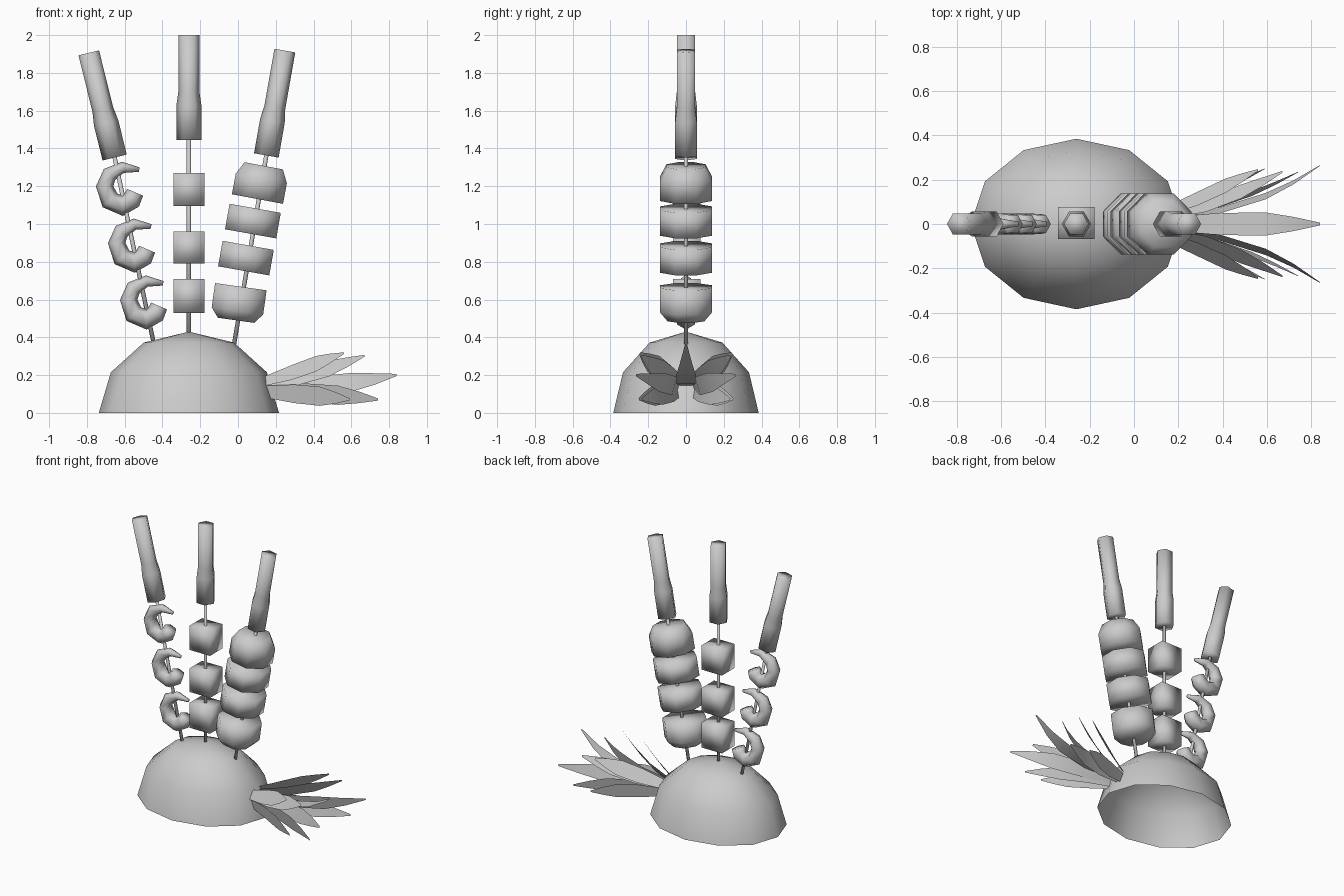
import bpy, bmesh
from math import sin, cos, pi, radians
from mathutils import Vector

if "Cube" in bpy.data.objects:
    bpy.data.objects.remove(bpy.data.objects["Cube"])


def finish(name, bm, normals=True):
    if normals:
        bmesh.ops.recalc_face_normals(bm, faces=bm.faces)
    me = bpy.data.meshes.new(name)
    bm.to_mesh(me)
    bm.free()
    me.shade_smooth()
    ob = bpy.data.objects.new(name, me)
    bpy.context.collection.objects.link(ob)
    return ob


def loft(name, pts, sides=6, phase=0.0, squash=1.0):
    """Closed tube along (x, z, radius) points lying in the y = 0 plane."""
    bm = bmesh.new()
    rings = []
    for i, (x, z, r) in enumerate(pts):
        a, b = pts[max(i - 1, 0)], pts[min(i + 1, len(pts) - 1)]
        t = Vector((b[0] - a[0], 0, b[1] - a[1])).normalized()
        n = Vector((t.z, 0, -t.x))
        ring = []
        for k in range(sides):
            ang = 2 * pi * k / sides + phase
            p = Vector((x, 0, z)) + n * (r * cos(ang))
            p.y = r * squash * sin(ang)
            ring.append(bm.verts.new(p))
        rings.append(ring)
    for r0, r1 in zip(rings, rings[1:]):
        for k in range(sides):
            j = (k + 1) % sides
            bm.faces.new((r0[k], r0[j], r1[j], r1[k]))
    bm.faces.new(rings[0])
    bm.faces.new(rings[-1])
    return finish(name, bm)


def along(a, b, stations):
    """Points on the line a-b at fraction t with radius r."""
    return [(a[0] + (b[0] - a[0]) * t, a[1] + (b[1] - a[1]) * t, r) for t, r in stations]


# Hollow half fruit, open underneath
bm = bmesh.new()
bmesh.ops.create_uvsphere(bm, u_segments=12, v_segments=6, radius=1)
bmesh.ops.delete(bm, geom=[v for v in bm.verts if v.co.z < -0.01], context='VERTS')
for v in bm.verts:
    v.co = Vector((v.co.x * 0.477 - 0.26, v.co.y * 0.385, v.co.z * 0.43))
finish("half_fruit_base", bm, normals=False)

# Skewers: thin rods and hexagonal grips
skewers = [("left", (-0.44, 0.34), (-0.653, 1.352), (-0.79, 1.906)),
           ("middle", (-0.26, 0.40), (-0.26, 1.444), (-0.26, 2.0)),
           ("right", (-0.025, 0.34), (0.15, 1.363), (0.248, 1.918))]
for side, foot, joint, top in skewers:
    loft(side + "_rod", along(foot, joint, [(0, 0.0115), (1.02, 0.0115)]))
    loft(side + "_grip", along(joint, top, [(0, 0.066), (0.33, 0.066), (0.46, 0.056), (1, 0.056)]))

# Cubes on the middle skewer
for i, (z0, z1) in enumerate([(0.53, 0.71), (0.79, 0.96), (1.095, 1.27)]):
    bm = bmesh.new()
    bmesh.ops.create_cube(bm, size=1)
    for v in bm.verts:
        v.co = Vector((v.co.x * 0.165 - 0.26, v.co.y * 0.145 + 0.005,
                       (z0 + z1) / 2 + v.co.z * (z1 - z0)))
    finish(f"fruit_cube_{i + 1}", bm)

# Octagonal slices on the right skewer
R = 0.149
slices = [((-0.010, 0.490), (0.015, 0.668), [(0, 0.105), (0.28, R), (1, R)]),
          ((0.030, 0.752), (0.054, 0.887), [(0, R), (1, R)]),
          ((0.067, 0.948), (0.091, 1.083), [(0, R), (1, R)]),
          ((0.103, 1.132), (0.136, 1.308), [(0, R), (0.62, R), (1, 0.112)])]
for i, (a, b, st) in enumerate(slices):
    loft(f"fruit_slice_{i + 1}", along(a, b, st), 8, pi / 8)

# Curled crescents on the left skewer
crescent = [(-0.523, 1.288, 0.012), (-0.61, 1.30, 0.030), (-0.68, 1.262, 0.042),
            (-0.706, 1.20, 0.046), (-0.678, 1.125, 0.053), (-0.612, 1.098, 0.055),
            (-0.562, 1.128, 0.052), (-0.545, 1.168, 0.046)]
for i in range(3):
    dx, dz = 0.0635 * i, -0.301 * i
    loft(f"curled_piece_{3 - i}", [(x + dx, z + dz, r) for x, z, r in crescent])


# Crown leaves: angle round the x axis, tip x, base radius, tip radius, curl power
def leaf(name, angle, tip_x, r0, r1, power):
    bm = bmesh.new()
    a = radians(angle)
    out = Vector((0, sin(a), cos(a)))
    across = Vector((0, cos(a), -sin(a)))
    rows = []
    for t, w in [(0, 0.032), (0.35, 0.05), (0.65, 0.052), (0.83, 0.032), (1, 0.006)]:
        c = Vector((0.14 + (tip_x - 0.14) * t, 0, 0.125)) + out * (r0 + (r1 - r0) * t ** power)
        rows.append([bm.verts.new(c + across * s) for s in (-w, w)])
    for p, q in zip(rows, rows[1:]):
        bm.faces.new((p[0], p[1], q[1], q[0]))
    finish(name, bm)


leaf("crown_leaf_top", 0, 0.84, 0.02, 0.235, 3.2)
pairs = [(74, 0.84, 0.04, 0.275, 2.2), (53, 0.67, 0.05, 0.295, 1.4),
         (52, 0.56, 0.07, 0.31, 1.1), (103, 0.74, 0.04, 0.24, 1.6), (102, 0.59, 0.06, 0.255, 1.2)]
for i, (ang, *rest) in enumerate(pairs):
    for s, side in ((1, "back"), (-1, "front")):
        leaf(f"crown_leaf_{side}_{i + 1}", ang * s, *rest)
